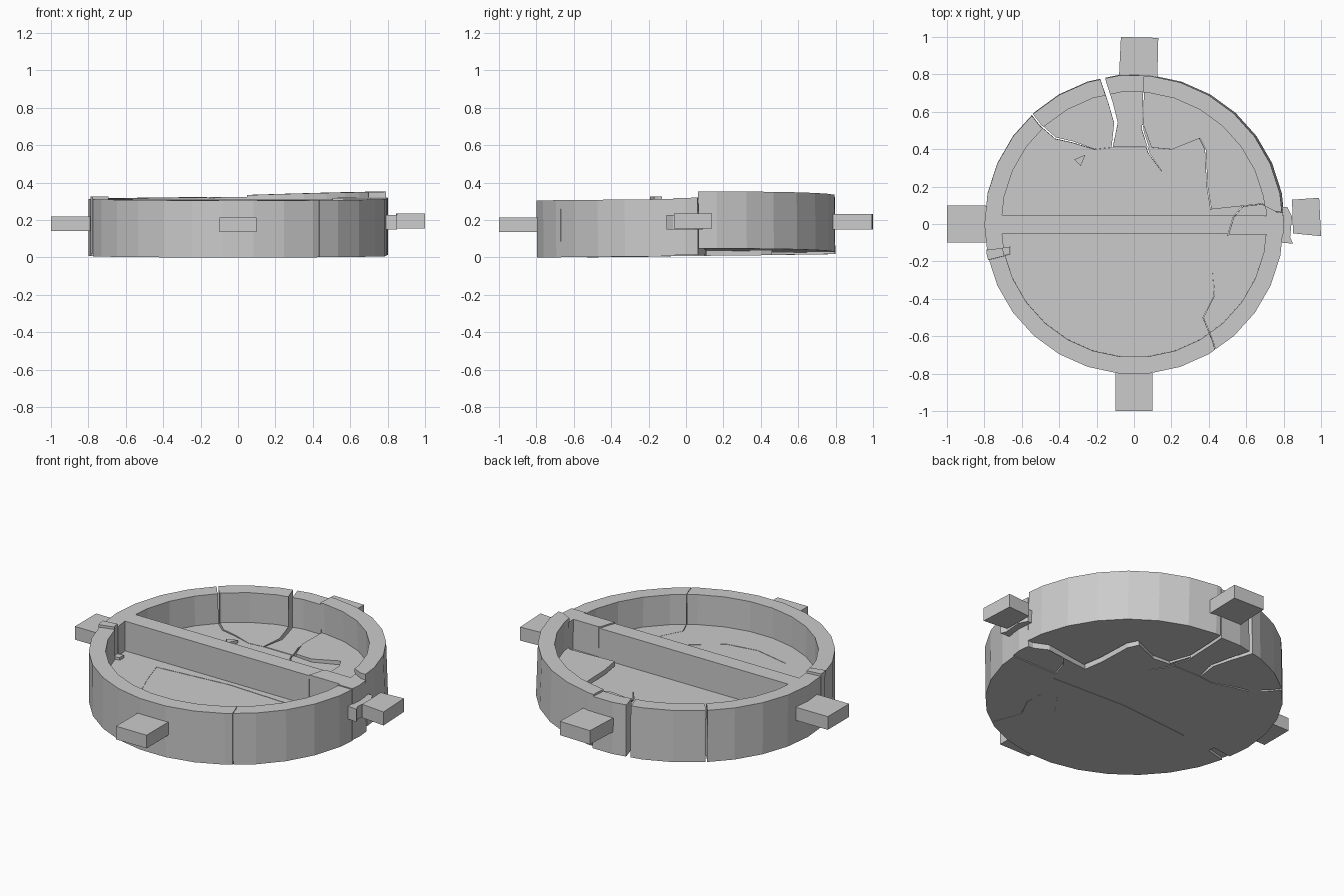
import bpy, bmesh
from math import cos, sin, pi
from mathutils import Matrix, Vector

if "Cube" in bpy.data.objects:
    bpy.data.objects.remove(bpy.data.objects["Cube"])

SIDES, R_OUT, R_IN, TOP, FLOOR = 30, 0.80, 0.71, 0.305, 0.128


def prism(name, pts, z0, z1):
    """Upright prism over a 2D outline."""
    bm = bmesh.new()
    base = bm.faces.new([bm.verts.new((x, y, z0)) for x, y in pts])
    up = bmesh.ops.extrude_face_region(bm, geom=[base])['geom']
    for v in up:
        if isinstance(v, bmesh.types.BMVert):
            v.co.z = z1
    bmesh.ops.recalc_face_normals(bm, faces=bm.faces)
    me = bpy.data.meshes.new(name)
    bm.to_mesh(me)
    bm.free()
    ob = bpy.data.objects.new(name, me)
    bpy.context.collection.objects.link(ob)
    return ob


def boolean(ob, cutter, op):
    """Apply a boolean straight to the object's mesh."""
    mod = ob.modifiers.new('cut', 'BOOLEAN')
    mod.operation, mod.object, mod.solver = op, cutter, 'EXACT'
    bpy.context.view_layer.update()
    dg = bpy.context.evaluated_depsgraph_get()
    me = bpy.data.meshes.new_from_object(ob.evaluated_get(dg))
    ob.modifiers.clear()
    ob.data = me


def cut(ob, pts, z0=-0.1, z1=0.6, op='DIFFERENCE'):
    c = prism('cutter', pts, z0, z1)
    boolean(ob, c, op)
    bpy.data.objects.remove(c)


def ring(r):
    return [(r * cos(2 * pi * i / SIDES), r * sin(2 * pi * i / SIDES)) for i in range(SIDES)]


def crack(ob, pts, w, z0=-0.1):
    """Cut a thin tapering sliver along a jagged line; it closes at the last point."""
    left, right = [], []
    n = len(pts) - 1
    for i, p in enumerate(pts[:-1]):
        a, b = Vector(pts[max(i - 1, 0)]), Vector(pts[i + 1])
        d = (b - a).normalized() * w * (1 - 0.5 * i / n) / 2
        left.append((p[0] - d.y, p[1] + d.x))
        right.append((p[0] + d.y, p[1] - d.x))
    cut(ob, left + [pts[-1]] + right[::-1], z0)


# Dish with two half-moon pockets, leaving a bar across the middle
dish = prism('dish_body', ring(R_OUT), 0, TOP)
xb = R_IN - 0.005
for s in (1, -1):
    arc = [(x, s * y) for x, y in ring(R_IN) if y > 0.06]
    cut(dish, [(xb, s * 0.05)] + arc + [(-xb, s * 0.05)], FLOOR)

# Open cracks through the rim and floor
crack(dish, [(-0.18, 0.9), (-0.17, 0.77), (-0.13, 0.65), (-0.10, 0.54), (-0.12, 0.41)], 0.02)
crack(dish, [(-0.60, 0.66), (-0.50, 0.53), (-0.42, 0.46), (-0.33, 0.44), (-0.21, 0.40)], 0.01)
crack(dish, [(0.055, 0.9), (0.045, 0.7), (0.04, 0.5), (0.08, 0.38), (0.15, 0.28)], 0.01)
crack(dish, [(0.46, -0.75), (0.42, -0.62), (0.37, -0.50), (0.43, -0.38), (0.42, -0.25)], 0.003)

# Broken chunks: outline, shift, tilt axis, tilt
CHUNKS = {
    'raised_rim_chunk': ([(0.055, 0.95), (0.04, 0.55), (0.09, 0.41), (0.20, 0.40), (0.35, 0.46),
                          (0.38, 0.40), (0.39, 0.20), (0.41, 0.08), (0.55, 0.095), (0.68, 0.11),
                          (0.76, 0.07), (0.95, 0.06), (0.95, 0.95)], (0.008, 0.0, 0.012), 'Y', -0.033),
    'back_rim_chunk': ([(-0.18, 0.95), (-0.17, 0.77), (-0.13, 0.65), (-0.10, 0.54), (-0.12, 0.41),
                        (0.09, 0.41), (0.04, 0.55), (0.055, 0.95)], (0.004, 0.002, 0.002), 'Z', -0.006),
    'back_left_chunk': ([(-0.60, 0.66), (-0.50, 0.53), (-0.42, 0.46), (-0.33, 0.44), (-0.21, 0.40),
                         (-0.12, 0.41), (-0.10, 0.54), (-0.13, 0.65), (-0.17, 0.77), (-0.18, 0.95)],
                        (0, 0.001, 0.001), 'X', 0.001),
    'bar_end_chunk': ([(0.50, -0.06), (0.53, 0.04), (0.58, 0.098), (0.68, 0.11), (0.76, 0.07),
                       (0.95, 0.06), (0.95, -0.06)], (0.003, 0.0, 0.006), 'Z', -0.004),
    'left_rim_sliver': ([(-0.9, -0.22), (-0.9, -0.15), (-0.66, -0.12), (-0.66, -0.16)],
                        (-0.004, 0.0, 0.014), 'Z', 0.0),
    'front_floor_chunk': ([(-0.45, -0.12), (-0.40, -0.28), (-0.32, -0.48), (-0.10, -0.53),
                           (0.08, -0.50), (0.24, -0.38), (0.35, -0.22), (0.48, -0.10), (0.0, -0.08)],
                          (0, 0, -0.002), 'X', 0.0),
}
settle = Matrix.Translation((0, 0, 0.008)) @ Matrix.Rotation(0.01, 4, 'X')
for name, (outline, shift, axis, ang) in CHUNKS.items():
    piece = bpy.data.objects.new(name, dish.data.copy())
    bpy.context.collection.objects.link(piece)
    cut(piece, outline, op='INTERSECT')
    cut(dish, outline)
    piece.data.transform(settle @ Matrix.Translation(shift) @ Matrix.Rotation(ang, 4, axis))
dish.data.transform(settle)

# Four lugs around the rim; back and right ones have shifted
prism('left_lug', [(-1, -0.1), (-0.79, -0.1), (-0.79, 0.1), (-1, 0.1)], 0.142, 0.22)
prism('front_lug', [(-0.1, -1), (0.1, -1), (0.1, -0.79), (-0.1, -0.79)], 0.135, 0.213)
prism('back_lug', [(-0.08, 0.79), (0.125, 0.78), (0.13, 0.995), (-0.07, 1.0)], 0.15, 0.232)
prism('right_lug', [(0.85, -0.05), (1.0, -0.065), (0.99, 0.14), (0.845, 0.13)], 0.154, 0.234)
prism('right_lug_stub', [(0.79, -0.1), (0.85, -0.105), (0.835, -0.07), (0.845, 0.04), (0.82, 0.09),
                         (0.79, 0.09)], 0.15, 0.226)

# Loose splinter standing on the floor
prism('floor_splinter', [(-0.32, 0.345), (-0.26, 0.37), (-0.285, 0.31)], FLOOR, FLOOR + 0.03)
